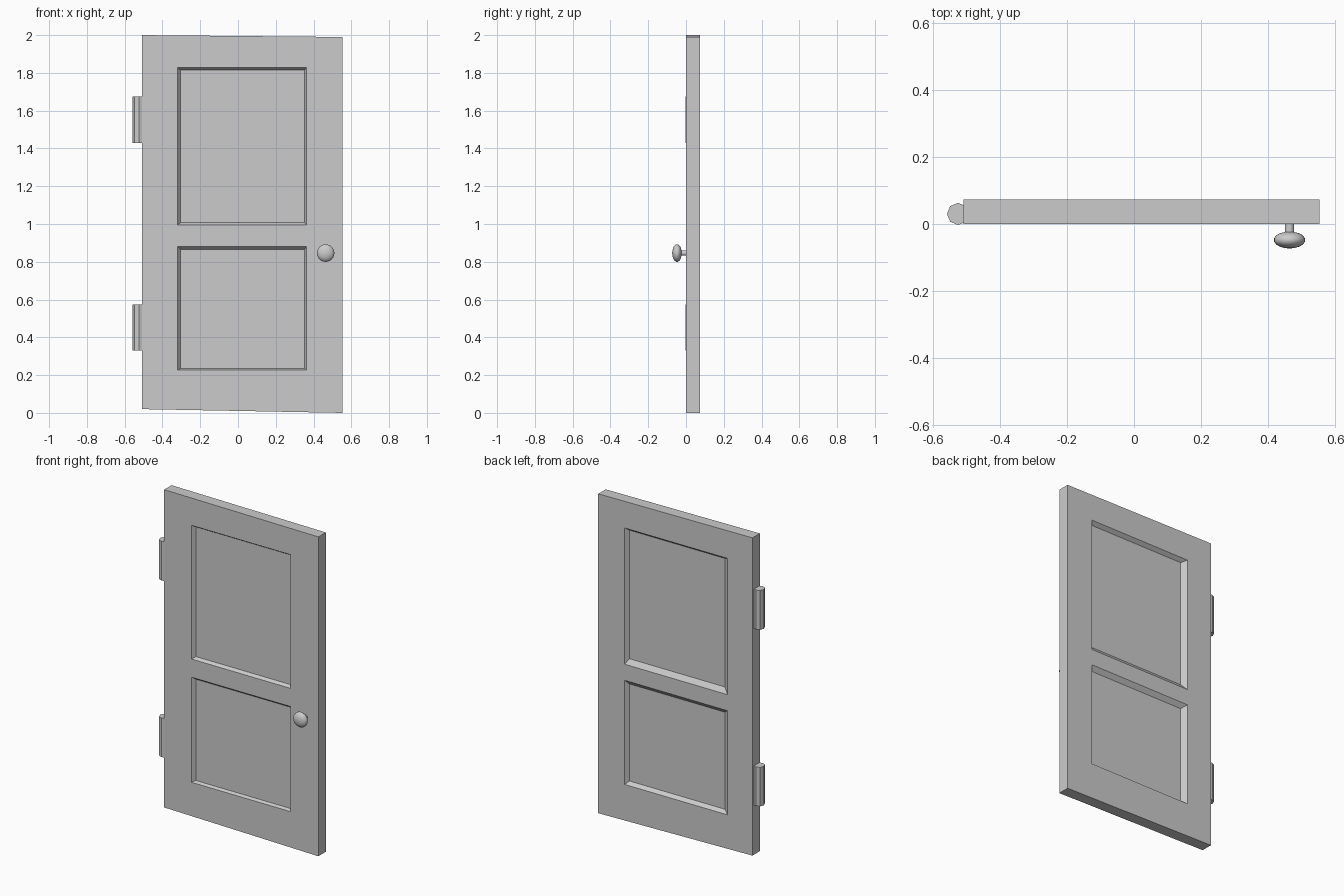
import bpy, bmesh, math

if "Cube" in bpy.data.objects:
    bpy.data.objects.remove(bpy.data.objects["Cube"])


def finish(name, bm):
    bmesh.ops.recalc_face_normals(bm, faces=bm.faces[:])
    me = bpy.data.meshes.new(name)
    bm.to_mesh(me)
    bm.free()
    ob = bpy.data.objects.new(name, me)
    bpy.context.collection.objects.link(ob)
    return ob


LEFT, RIGHT = -0.509, 0.554


def door_side(bm, y, panel_y, rim_x, rim_z, inner_x, inner_z):
    """One face of the door: a 3x5 grid frame with two sunken panels."""
    xs = [LEFT, *rim_x, RIGHT]
    v = {}
    for i, x in enumerate(xs):
        t = (x - LEFT) / (RIGHT - LEFT)
        # top and bottom edges drop slightly to the right
        zs = [0.02 * (1 - t), *rim_z, 2.0 - 0.01 * t]
        for j, z in enumerate(zs):
            v[i, j] = bm.verts.new((x, y, z))
    for i in range(3):
        for j in range(5):
            rim = [v[i, j], v[i + 1, j], v[i + 1, j + 1], v[i, j + 1]]
            if i == 1 and j in (1, 3):
                z0, z1 = inner_z[j - 1], inner_z[j]
                x0, x1 = inner_x
                inner = [bm.verts.new((x, panel_y, z)) for x, z in
                         ((x0, z0), (x1, z0), (x1, z1), (x0, z1))]
                bm.faces.new(inner)
                for k in range(4):
                    n = (k + 1) % 4
                    bm.faces.new((rim[k], rim[n], inner[n], inner[k]))
            else:
                bm.faces.new(rim)
    ring = ([(i, 0) for i in range(3)] + [(3, j) for j in range(5)]
            + [(i, 5) for i in range(3, 0, -1)] + [(0, j) for j in range(5, 0, -1)])
    return [v[k] for k in ring]


# door leaf: sloped panel mouldings, wider on the back
bm = bmesh.new()
front = door_side(bm, 0.0, 0.02, (-0.319, 0.362), (0.227, 0.882, 0.995, 1.828),
                  (-0.304, 0.353), (0.235, 0.866, 1.007, 1.815))
back = door_side(bm, 0.073, 0.05, (-0.336, 0.372), (0.228, 0.877, 0.977, 1.826),
                 (-0.304, 0.355), (0.245, 0.85, 1.007, 1.808))
for k in range(len(front)):
    n = (k + 1) % len(front)
    bm.faces.new((front[k], front[n], back[n], back[k]))
finish("door_leaf", bm)

# hinge barrels: octagonal prisms
for label, z0, z1 in (("lower", 0.33, 0.573), ("upper", 1.43, 1.675)):
    bm = bmesh.new()
    bmesh.ops.create_cone(bm, cap_ends=True, segments=8, radius1=0.033,
                          radius2=0.033, depth=z1 - z0)
    bmesh.ops.translate(bm, verts=bm.verts[:], vec=(-0.525, 0.03, (z0 + z1) / 2))
    finish(label + "_hinge", bm)

# knob: lathed stem and flattened ball
profile = [(0.014, 0.005), (0.014, -0.024)]
for k in range(1, 9):
    a = math.radians(20 + k * 20)
    profile.append((0.047 * math.sin(a), -0.0475 + 0.0255 * math.cos(a)))
profile[-1] = (0.0, -0.073)
bm = bmesh.new()
pts = [bm.verts.new((r, y, 0)) for r, y in profile]
edges = [bm.edges.new(p) for p in zip(pts, pts[1:])]
bmesh.ops.spin(bm, geom=pts + edges, cent=(0, 0, 0), axis=(0, 1, 0),
               angle=math.tau, steps=24)
bmesh.ops.remove_doubles(bm, verts=bm.verts[:], dist=0.0002)
bmesh.ops.translate(bm, verts=bm.verts[:], vec=(0.464, 0, 0.846))
knob = finish("door_knob", bm)
bpy.context.view_layer.objects.active = knob
knob.select_set(True)
bpy.ops.object.shade_smooth_by_angle(angle=math.radians(40))
